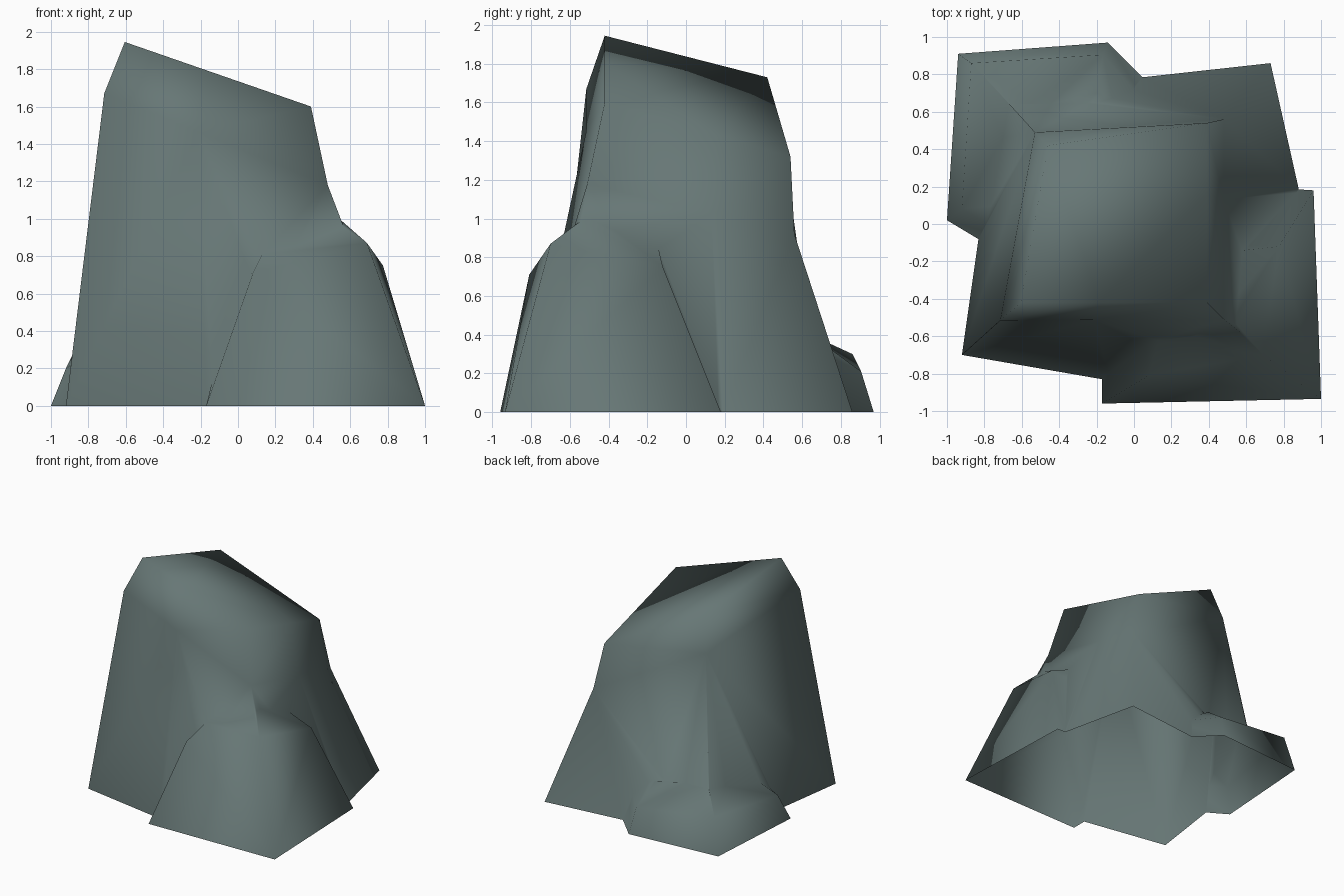
import bpy, bmesh

if "Cube" in bpy.data.objects:
    bpy.data.objects.remove(bpy.data.objects["Cube"])

stone = bpy.data.materials.new("slate_grey_stone")
stone.diffuse_color = (0.135, 0.185, 0.18, 1)
stone.use_nodes = True
stone.node_tree.nodes["Principled BSDF"].inputs["Base Color"].default_value = stone.diffuse_color


def chunk(name, rings):
    """Closed tapered block lofted through rings of matching corner points."""
    bm = bmesh.new()
    loops = [[bm.verts.new(p) for p in r] for r in rings]
    n = len(loops[0])
    for lo, hi in zip(loops, loops[1:]):
        for i in range(n):
            j = (i + 1) % n
            bm.faces.new((lo[i], lo[j], hi[j], hi[i]))
    bm.faces.new(loops[0][::-1])
    bm.faces.new(loops[-1])
    bmesh.ops.triangulate(bm, faces=[f for f in bm.faces if len(f.verts) == 4])
    bmesh.ops.recalc_face_normals(bm, faces=bm.faces)
    me = bpy.data.meshes.new(name)
    bm.to_mesh(me)
    bm.free()
    me.materials.append(stone)
    ob = bpy.data.objects.new(name, me)
    bpy.context.collection.objects.link(ob)
    return ob


def mid(a, b, t):
    return tuple(p + (q - p) * t for p, q in zip(a, b))


def six(fl, fr, br, bl):
    """Four corners plus extra points along the front and right edges."""
    return [fl, mid(fl, fr, 0.42), fr, mid(fr, br, 0.6), br, bl]


# Tall main boulder: base, shoulder and slanted top
rock = chunk("rock", [
    [(-0.92, -0.70, 0), (-0.17, -0.83, 0), (0.93, -0.87, 0),
     (0.88, 0.19, 0), (0.73, 0.86, 0), (-0.72, 0.70, 0)],
    six((-0.715, -0.515, 1.67), (0.48, -0.51, 1.18),
        (0.48, 0.56, 0.92), (-0.53, 0.49, 1.46)),
    six((-0.605, -0.42, 1.945), (0.39, -0.42, 1.60),
        (0.39, 0.54, 1.32), (-0.46, 0.42, 1.73)),
])

# Medium block leaning on the front right corner
front_block = chunk("front_right_block", [
    [(-0.17, -0.96, 0), (1.0, -0.935, 0), (0.96, 0.18, 0), (-0.17, 0.25, 0)],
    [(0.08, -0.81, 0.71), (0.69, -0.70, 0.87), (0.775, -0.12, 0.75), (0.0, -0.1, 0.7)],
    [(0.15, -0.55, 0.85), (0.53, -0.515, 1.01), (0.5, -0.15, 0.88), (0.1, -0.1, 0.85)],
])

# Low block at the back left corner
back_block = chunk("back_left_block", [
    [(-1.0, 0.02, 0), (-0.6, -0.22, 0), (0.2, 0.63, 0), (-0.14, 0.97, 0), (-0.94, 0.91, 0)],
    [(-0.92, 0.08, 0.2), (-0.6, -0.1, 0.2), (0.1, 0.6, 0.2), (-0.165, 0.905, 0.21), (-0.87, 0.86, 0.3)],
    [(-0.7, 0.1, 0.3), (-0.5, 0.0, 0.3), (0.0, 0.5, 0.3), (-0.2, 0.7, 0.36), (-0.62, 0.6, 0.42)],
])

# Fuse the blocks into one skin
bpy.context.view_layer.objects.active = rock
for other in (front_block, back_block):
    m = rock.modifiers.new("union", 'BOOLEAN')
    m.operation = 'UNION'
    m.solver = 'EXACT'
    m.object = other
    bpy.ops.object.modifier_apply(modifier=m.name)
    bpy.data.objects.remove(other)

# Open underside, smooth shading
bm = bmesh.new()
bm.from_mesh(rock.data)
floor = [f for f in bm.faces if all(v.co.z < 1e-4 for v in f.verts)]
bmesh.ops.delete(bm, geom=floor, context='FACES')
bmesh.ops.remove_doubles(bm, verts=bm.verts, dist=0.002)
for f in bm.faces:
    f.smooth = True
    f.material_index = 0
bm.to_mesh(rock.data)
bm.free()
